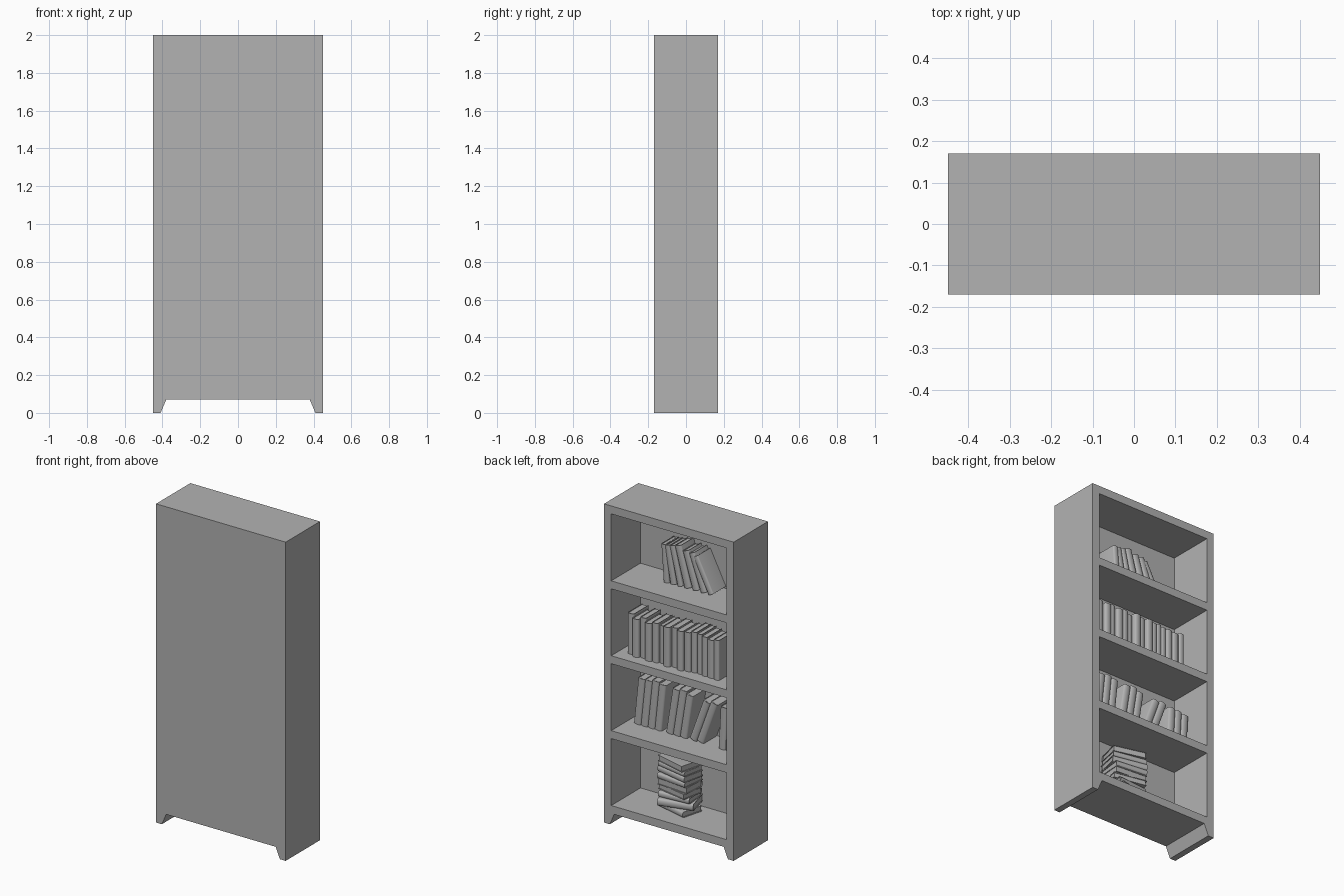
import bpy, bmesh, math, random
from mathutils import Matrix, Vector

random.seed(4)
if "Cube" in bpy.data.objects:
    bpy.data.objects.remove(bpy.data.objects["Cube"])

# One plain grey for the whole model
grey = bpy.data.materials.new("plain grey")
grey.use_nodes = True
colour = (0.448, 0.448, 0.448, 1)
grey.diffuse_color = colour
grey.node_tree.nodes["Principled BSDF"].inputs["Base Color"].default_value = colour


def prism(bm, points, direction):
    """Extrude a closed outline along a direction."""
    face = bm.faces.new([bm.verts.new(p) for p in points])
    out = bmesh.ops.extrude_face_region(bm, geom=[face])
    moved = [g for g in out["geom"] if isinstance(g, bmesh.types.BMVert)]
    bmesh.ops.translate(bm, verts=moved, vec=direction)


def finish(bm, name):
    bmesh.ops.recalc_face_normals(bm, faces=bm.faces)
    mesh = bpy.data.meshes.new(name)
    bm.to_mesh(mesh)
    bm.free()
    mesh.materials.append(grey)
    obj = bpy.data.objects.new(name, mesh)
    bpy.context.collection.objects.link(obj)
    return obj


# Cabinet: footed outline with four compartments cut from the open side
HALF_W, HALF_D, BOARD, ROOM = 0.45, 0.17, 0.05, 0.42
floors = [0.12 + i * (ROOM + BOARD) for i in range(4)]
half = [(0.38, 0.07), (0.41, 0), (HALF_W, 0), (HALF_W, 2)]
outline = half + [(-x, z) for x, z in reversed(half)]
bm = bmesh.new()
prism(bm, [(x, -HALF_D, z) for x, z in outline], (0, 2 * HALF_D, 0))
cabinet = finish(bm, "cabinet")

bm = bmesh.new()
inner = HALF_W - BOARD
back = BOARD - HALF_D
for z in floors:
    corners = [(-inner, z), (inner, z), (inner, z + ROOM), (-inner, z + ROOM)]
    prism(bm, [(x, back, h) for x, h in corners], (0, 0.5, 0))
cutter = finish(bm, "compartment_cutter")
cutter.hide_render = True
cut = cabinet.modifiers.new("compartments", "BOOLEAN")
cut.operation, cut.solver, cut.object = "DIFFERENCE", "EXACT", cutter
graph = bpy.context.evaluated_depsgraph_get()
cabinet.data = bpy.data.meshes.new_from_object(cabinet.evaluated_get(graph))
cabinet.modifiers.clear()
bpy.data.objects.remove(cutter)


# Book: cover with a rounded spine toward +y, around a recessed page block
def book(name, thick, depth, height, matrix):
    bm = bmesh.new()
    skin, r, steps = 0.004, thick / 2, 8
    bulge = min(r * 0.5, 0.012)

    def shell(inset):
        arc = [math.pi * i / steps for i in range(steps + 1)]
        curve = [((r - inset) * math.cos(a), depth - bulge + (bulge - inset) * math.sin(a))
                 for a in arc]
        return [(r - inset, 0)] + curve + [(-r + inset, 0)]

    cover = shell(0) + shell(skin)[::-1]
    prism(bm, [(x, y, 0) for x, y in cover], (0, 0, height))
    w, gap = r - skin, 0.004
    pages = [(-w, gap), (w, gap), (w, depth - bulge), (-w, depth - bulge)]
    prism(bm, [(x, y, gap) for x, y in pages], (0, 0, height - 2 * gap))
    obj = finish(bm, name)
    obj.data.transform(matrix)
    bpy.ops.object.select_all(action="DESELECT")
    obj.select_set(True)
    bpy.context.view_layer.objects.active = obj
    bpy.ops.object.shade_smooth_by_angle(angle=math.radians(40))


def standing(name, edge, floor, front, thick, depth, height, lean):
    """Stand a book with its +x foot at edge; positive lean tips it to +x."""
    side = 1 if lean > 0 else -1
    angle = math.radians(lean)
    foot = edge if side > 0 else edge - thick / math.cos(angle)
    place = (Matrix.Translation((foot, front - depth, floor))
             @ Matrix.Rotation(angle, 4, "Y")
             @ Matrix.Translation((-side * thick / 2, 0, 0)))
    book(name, thick, depth, height, place)
    return edge - thick / math.cos(angle)


# Top shelf: loose books tipping to one side
edge = 0.148
for i, lean in enumerate([4, 10, 13, 15, 17, 20, 27]):
    thick = random.uniform(0.034, 0.048)
    edge = standing(f"top_shelf_book_{i}", edge, floors[3], 0.016, thick, 0.13,
                    random.uniform(0.235, 0.265), lean) - 0.01

# Second shelf: a tight upright row
edge = 0.346
for i in range(15):
    edge = standing(f"upper_shelf_book_{i}", edge, floors[2], random.uniform(0.085, 0.115),
                    random.uniform(0.034, 0.046), 0.15, random.uniform(0.235, 0.26), 0) - 0.001

# Third shelf: groups leaning by different amounts (first edge, count, lean, height)
groups = [(0.353, 4, -6, 0.30), (0.13, 3, -9, 0.29), (-0.03, 2, -20, 0.29), (-0.235, 3, -3, 0.26)]
for g, (edge, count, lean, height) in enumerate(groups):
    for i in range(count):
        edge = standing(f"lower_shelf_book_{g}_{i}", edge, floors[1], 0.02, 0.048, 0.135,
                        height + random.uniform(-0.012, 0.012), lean)

# Bottom shelf: a twisted pile of flat books
level = floors[0]
for i in range(9):
    thick = random.uniform(0.03, 0.045)
    depth, height = random.uniform(0.14, 0.165), random.uniform(0.2, 0.225)
    twist = math.radians(random.uniform(-16, 16) + random.choice([0, 180]))
    place = (Matrix.Translation((0.055, -0.02, level + thick / 2))
             @ Matrix.Rotation(twist, 4, "Z") @ Matrix.Rotation(math.pi / 2, 4, "Y")
             @ Matrix.Translation(Vector((0, -depth / 2, -height / 2))))
    book(f"piled_book_{i}", thick, depth, height, place)
    level += thick
